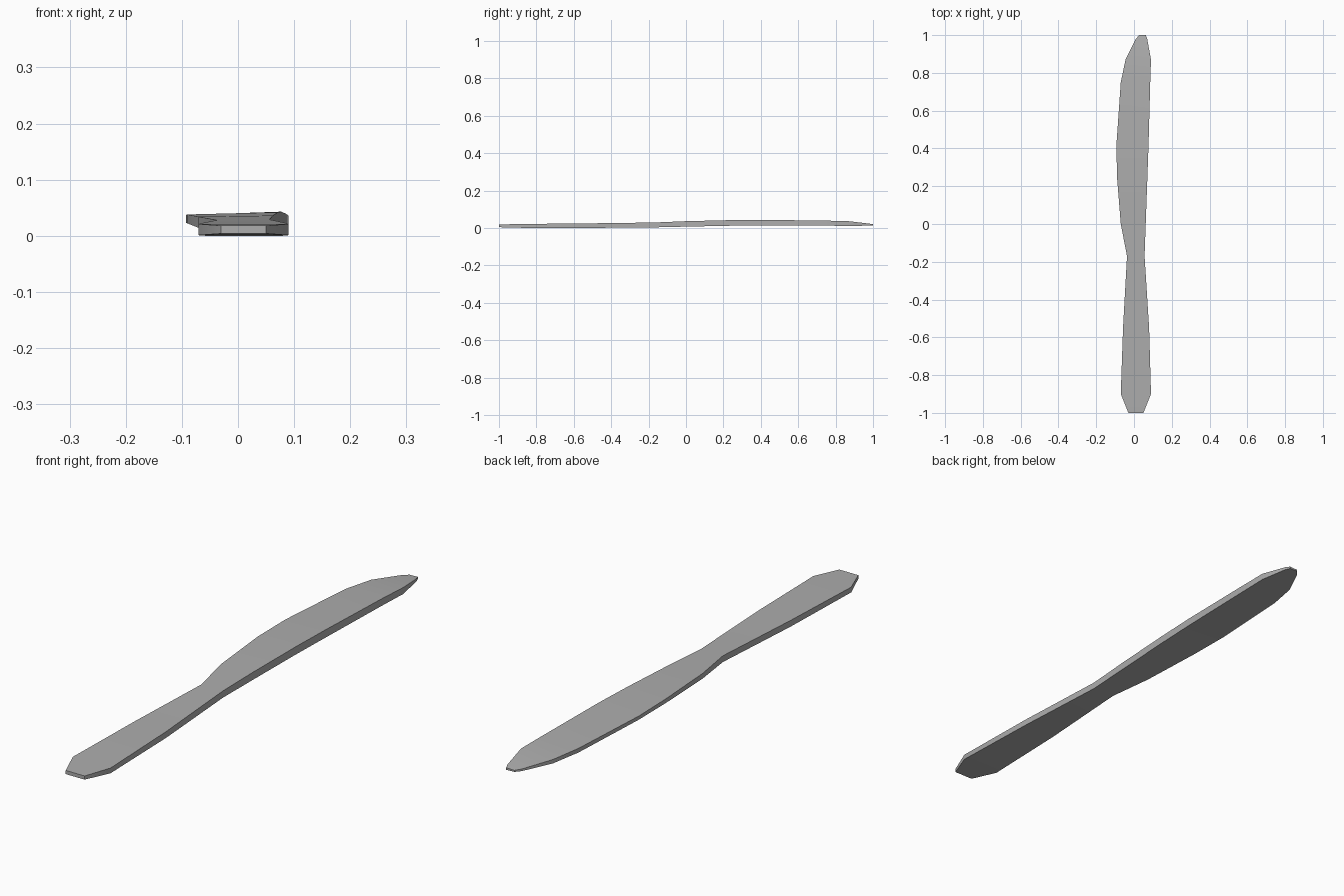
import bpy
import bmesh
import math

# Stations along the knife: y, left x, right x, then bottom and top z (left, right)
stations = [
    (-1.00, -0.030, 0.050, 0.004, 0.004, 0.018, 0.018),
    (-0.90, -0.070, 0.090, 0.001, 0.001, 0.021, 0.021),
    (-0.55, -0.058, 0.080, 0.000, 0.000, 0.024, 0.024),
    (-0.17, -0.037, 0.056, 0.004, 0.003, 0.028, 0.029),
    (0.00, -0.070, 0.062, 0.014, 0.007, 0.034, 0.036),
    (0.25, -0.090, 0.071, 0.022, 0.012, 0.038, 0.042),
    (0.42, -0.093, 0.077, 0.023, 0.013, 0.037, 0.043),
    (0.75, -0.070, 0.086, 0.018, 0.012, 0.034, 0.039),
    (0.87, -0.045, 0.090, 0.015, 0.011, 0.030, 0.036),
    (0.98, 0.010, 0.070, 0.013, 0.012, 0.021, 0.023),
    (1.00, 0.027, 0.062, 0.013, 0.012, 0.019, 0.020),
]

steel = bpy.data.materials.new("grey_steel")
steel.diffuse_color = (0.42, 0.42, 0.42, 1)

# One-piece handle and blade: four-sided loft through the stations
bm = bmesh.new()
rings = []
for y, xl, xr, bl, br, tl, tr in stations:
    rings.append([bm.verts.new(p) for p in
                  ((xl, y, bl), (xr, y, br), (xr, y, tr), (xl, y, tl))])
for a, b in zip(rings, rings[1:]):
    for i in range(4):
        j = (i + 1) % 4
        bm.faces.new((a[i], a[j], b[j], b[i]))
bm.faces.new(rings[0])
bm.faces.new(rings[-1])
bmesh.ops.recalc_face_normals(bm, faces=bm.faces)

mesh = bpy.data.meshes.new("butter_knife")
bm.to_mesh(mesh)
bm.free()
mesh.materials.append(steel)
knife = bpy.data.objects.new("butter_knife", mesh)
bpy.context.collection.objects.link(knife)

# Soft top and bottom, crisp rim
bpy.context.view_layer.objects.active = knife
knife.select_set(True)
bpy.ops.object.shade_smooth_by_angle(angle=math.radians(30))
